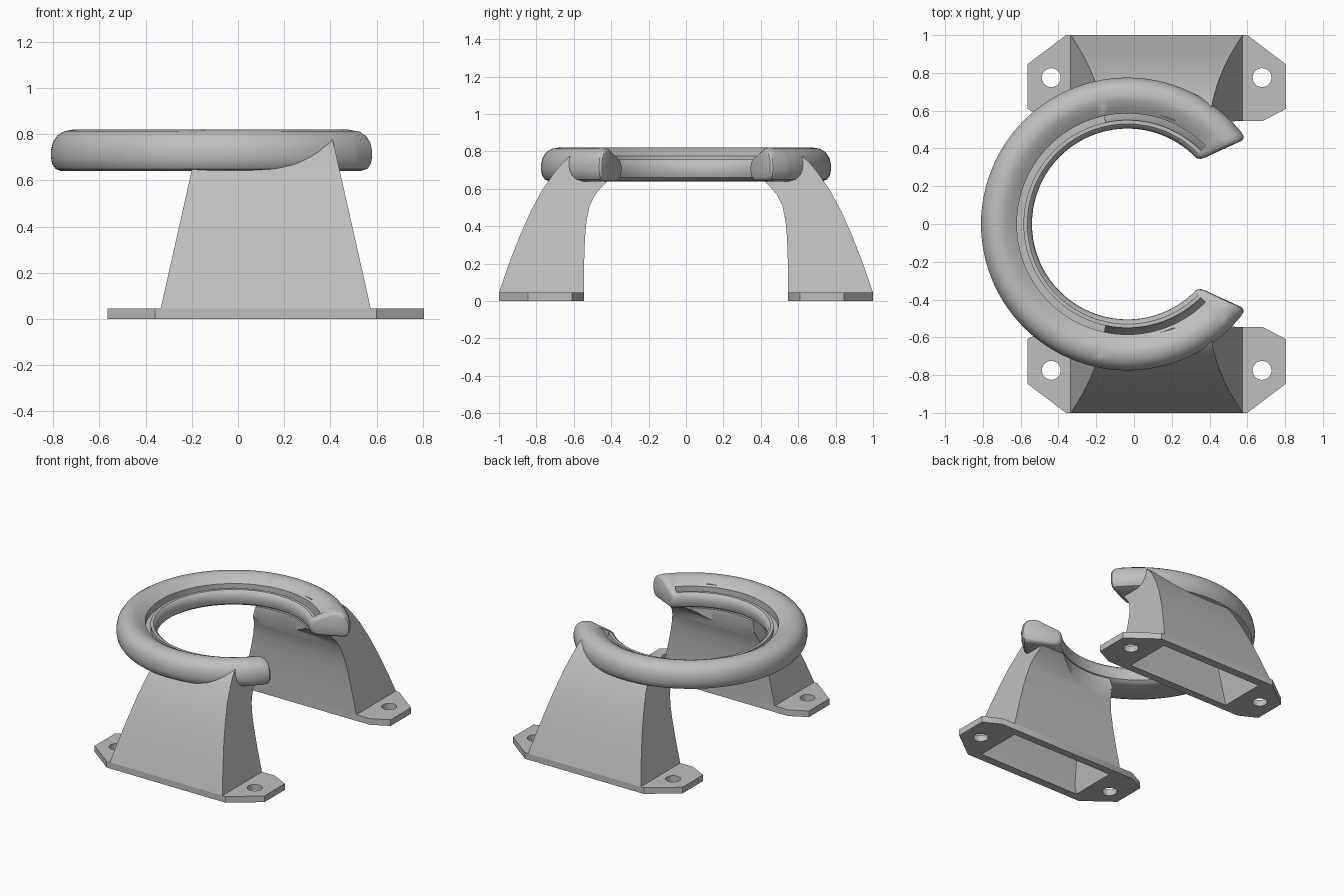
import bpy, bmesh
from math import radians, sin, cos

cube = bpy.data.objects.get("Cube")
if cube:
    bpy.data.objects.remove(cube, do_unlink=True)

RING_X = -0.035      # ring centre
BODY_X = 0.12        # pedestal centre
PLATE_Z = 0.045

grey = bpy.data.materials.new("plain_grey")
grey.use_nodes = True
grey.diffuse_color = (0.52, 0.52, 0.52, 1)
grey.node_tree.nodes["Principled BSDF"].inputs["Base Color"].default_value = (0.52, 0.52, 0.52, 1)


def finish(name, bm):
    bmesh.ops.recalc_face_normals(bm, faces=bm.faces)
    mesh = bpy.data.meshes.new(name)
    bm.to_mesh(mesh)
    bm.free()
    ob = bpy.data.objects.new(name, mesh)
    bpy.context.collection.objects.link(ob)
    mesh.materials.append(grey)
    return ob


def bridge(name, sections):
    """Solid skinned over a row of equal closed sections."""
    bm = bmesh.new()
    rows = [[bm.verts.new(p) for p in s] for s in sections]
    n = len(rows[0])
    for a, b in zip(rows, rows[1:]):
        for i in range(n):
            j = (i + 1) % n
            bm.faces.new((a[i], a[j], b[j], b[i]))
    bm.faces.new(rows[0])
    bm.faces.new(rows[-1])
    return finish(name, bm)


def tapered(name, profile, half):
    """Side profile (y, z) widened along x, narrowing with height."""
    def side(s):
        return [(BODY_X + s * (half - 0.225 * (z - PLATE_Z)), y, z) for y, z in profile]
    return bridge(name, [side(-1), side(1)])


def cylinder(name, x, y, r, z0, z1, n):
    def ring(z):
        return [(x + r * cos(radians(360 * i / n)), y + r * sin(radians(360 * i / n)), z)
                for i in range(n)]
    return bridge(name, [ring(z0), ring(z1)])


def cut_and_mirror(ob, cutters):
    for c in cutters:
        m = ob.modifiers.new("cut", 'BOOLEAN')
        m.operation = 'DIFFERENCE'
        m.solver = 'EXACT'
        m.object = c
    m = ob.modifiers.new("mirror", 'MIRROR')
    m.use_axis = (False, True, False)
    m.use_mirror_merge = False
    deps = bpy.context.evaluated_depsgraph_get()
    mesh = bpy.data.meshes.new_from_object(ob.evaluated_get(deps))
    ob.modifiers.clear()
    ob.data = mesh


def smooth(ob):
    bpy.ops.object.select_all(action='DESELECT')
    ob.select_set(True)
    bpy.context.view_layer.objects.active = ob
    bpy.ops.object.shade_smooth_by_angle(angle=radians(32))


# Open ring: rounded section with a slot near its inner edge
OUTER = [(.56, .64), (.73, .64), (.755, .65), (.77, .672), (.775, .7), (.775, .73),
         (.767, .765), (.747, .795), (.717, .814), (.68, .82), (.655, .815), (.62, .798)]
LIP = [(.53, .757), (.515, .745), (.506, .72), (.505, .69), (.515, .66), (.535, .645)]


def section(angle, kind, scale=1.0, skew=0.0):
    slot = {"shallow": [(.585, .775), (.585, .725), (.55, .725), (.55, .757)],
            "deep": [(.585, .775), (.585, .655), (.55, .735), (.55, .757)],
            "filled": [(.595, .788), (.585, .783), (.565, .775), (.55, .767)]}[kind]
    pts = []
    for r, z in OUTER + slot + LIP:
        r, z = .645 + (r - .645) * scale, .73 + (z - .73) * scale
        a = radians(angle - skew * (r - .645))
        pts.append((RING_X + r * cos(a), r * sin(a), z))
    return pts


half = [section(a, "filled", s, k) for a, s, k in
        ((38.3, .78, 22), (38.8, .89, 22), (39.8, .97, 22), (41.5, 1, 18), (45, 1, 0))]
half += [section(45 + 3 * i, "deep") for i in range(20)]
half += [section(102 + 3 * i, "shallow") for i in range(27)]
other = [[(x, -y, z) for x, y, z in s] for s in reversed(half[:-1])]
# half ends at 180 degrees, so the mirrored half closes the arc
ring = bridge("open_ring", half + other)
smooth(ring)

# Hollow leaning pedestals, scooped where they meet the ring
body = tapered("pedestals", [
    (1, .045), (.95, .19), (.89, .345), (.83, .48), (.765, .6), (.70, .692), (.66, .74),
    (.62, .775), (.55, .79), (.45, .71), (.42, .64), (.45, .61), (.488, .565),
    (.515, .51), (.532, .43), (.54, .34), (.545, .2), (.545, .045)], .455)
cavity = tapered("cavity_cutter", [
    (.94, -.02), (.94, .06), (.83, .35), (.77, .47), (.70, .58), (.64, .62),
    (.585, .58), (.59, .35), (.6, .06), (.6, -.02)], .4)
hole_cut = cylinder("ring_hole_cutter", RING_X, 0, .512, .2, 1, 96)
slot_cut = cylinder("ring_slot_cutter", RING_X, 0, .6, .65, 1, 96)

# Foot plates with clipped corners and bolt holes
outline = [(.48, 1), (.685, .845), (.685, .61), (.56, .545)]
outline = [(BODY_X + x, y) for x, y in outline] + [(BODY_X - x, y) for x, y in reversed(outline)]
plate = bridge("foot_plates", [[(x, y, z) for x, y in outline] for z in (0, PLATE_Z)])
bolts = [cylinder("bolt_cutter", BODY_X + s * .558, .775, .05, -.1, .1, 32) for s in (-1, 1)]

cut_and_mirror(body, [cavity, hole_cut, slot_cut])
cut_and_mirror(plate, [cavity] + bolts)
for c in [cavity, hole_cut, slot_cut] + bolts:
    bpy.data.objects.remove(c, do_unlink=True)
smooth(body)
smooth(plate)
